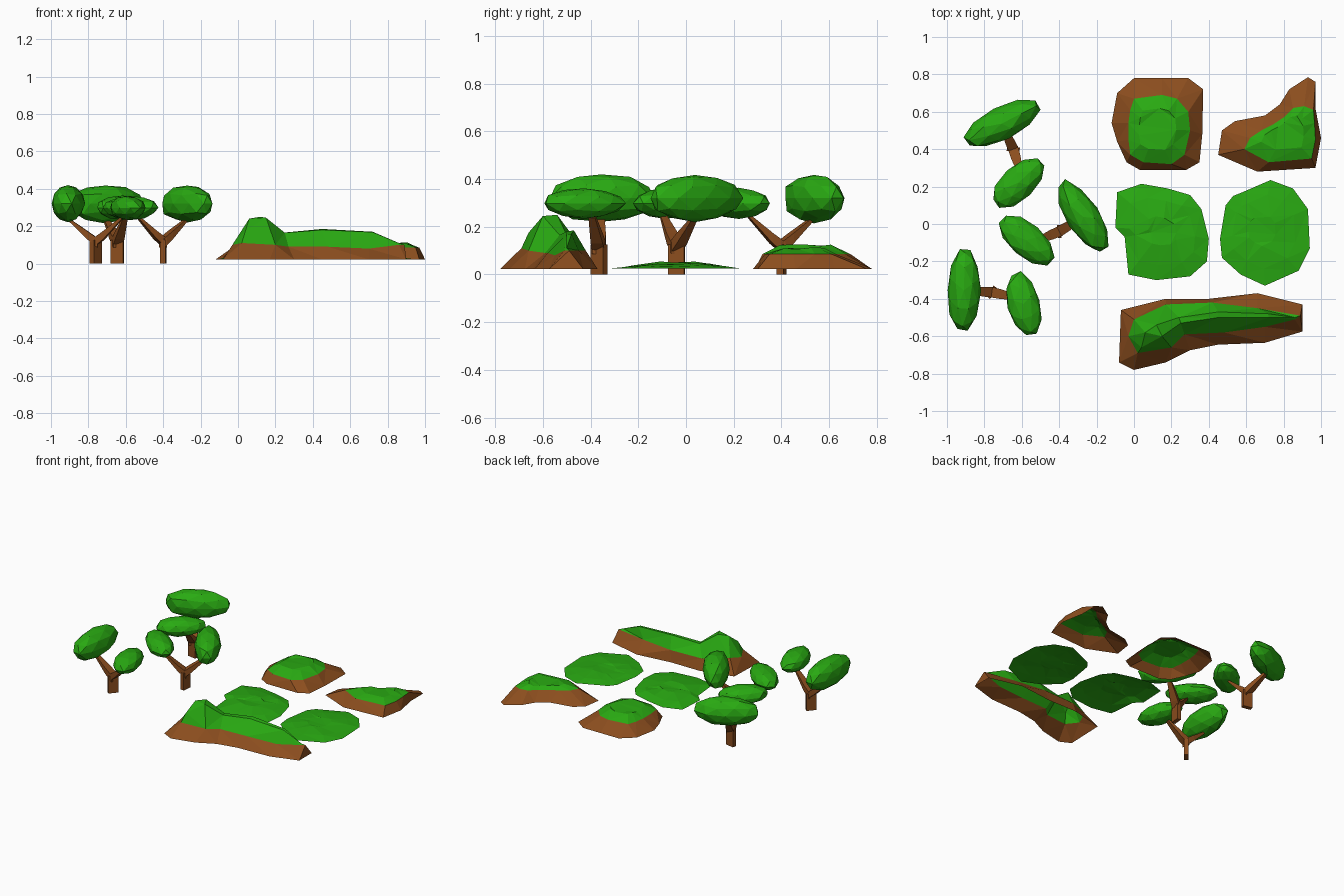
import bpy, bmesh, math, random
from mathutils import Vector, Matrix

if "Cube" in bpy.data.objects:
    bpy.data.objects.remove(bpy.data.objects["Cube"])

random.seed(4)


def material(name, color):
    m = bpy.data.materials.new(name)
    m.diffuse_color = color
    m.use_nodes = True
    m.node_tree.nodes["Principled BSDF"].inputs["Base Color"].default_value = m.diffuse_color
    return m


GREEN = material("leaf_green", (0.022, 0.40, 0.006, 1))
BROWN = material("earth_brown", (0.26, 0.075, 0.013, 1))


def finish(name, bm, mat):
    me = bpy.data.meshes.new(name)
    bm.to_mesh(me)
    bm.free()
    me.materials.append(mat)
    ob = bpy.data.objects.new(name, me)
    bpy.context.collection.objects.link(ob)


def loft(bm, rings, cap_start=False, cap_end=False):
    """Skin a stack of equal-length closed rings."""
    vs = [[bm.verts.new(p) for p in r] for r in rings]
    for a, b in zip(vs, vs[1:]):
        n = len(a)
        for i in range(n):
            bm.faces.new((a[i], a[(i + 1) % n], b[(i + 1) % n], b[i]))
    if cap_start:
        bm.faces.new(vs[0][::-1])
    if cap_end:
        bm.faces.new(vs[-1])
    bmesh.ops.remove_doubles(bm, verts=bm.verts, dist=0.0005)
    bmesh.ops.triangulate(bm, faces=bm.faces)
    bmesh.ops.recalc_face_normals(bm, faces=bm.faces)


def shell(name, rings, mat, cap):
    """Open-bottomed terrain shell, facing up."""
    bm = bmesh.new()
    loft(bm, rings, cap_end=cap)
    bm.normal_update()
    if sum(f.normal.z * f.calc_area() for f in bm.faces) < 0:
        bmesh.ops.reverse_faces(bm, faces=bm.faces)
    finish(name, bm, mat)


def shrink(ring, s, z, jitter=0.0):
    c = sum((Vector(p[:2]) for p in ring), Vector((0, 0))) / len(ring)
    out = []
    for p in ring:
        q = c + (Vector(p[:2]) - c) * s
        out.append((q.x, q.y, z + random.uniform(-jitter, jitter)))
    return out


def at(points, z):
    return [(x, y, z) for x, y in points]


# Trees: one design, turned and placed three times
def canopy(name, M, pos, size, angle):
    bm = bmesh.new()
    bmesh.ops.create_icosphere(bm, subdivisions=2, radius=1.0)
    for v in bm.verts:
        v.co *= random.uniform(0.95, 1.04)
    T = (M @ Matrix.Translation(pos) @ Matrix.Rotation(math.radians(angle), 4, 'Z')
         @ Matrix.Diagonal((*size, 1)))
    bmesh.ops.transform(bm, matrix=T, verts=bm.verts)
    finish(name, bm, GREEN)


def branch(name, M, tip):
    tip = Vector(tip)
    side = Vector((-tip.y, tip.x, 0)).normalized()
    up = Vector((0, 0, 1))
    fwd = Vector((tip.x, tip.y, 0)).normalized()
    rings = []
    for c, w, h in ((fwd * -0.01 + up * 0.11, 0.028, 0.025),
                    (fwd * 0.045 + up * 0.152, 0.026, 0.022), (tip, 0.014, 0.008)):
        rings.append([M @ (c + side * w * a + up * h * b)
                      for a, b in ((-1, -1), (1, -1), (1, 1), (-1, 1))])
    bm = bmesh.new()
    loft(bm, rings, True, True)
    finish(name, bm, BROWN)


def tree(tag, x, y, turn):
    M = Matrix.Translation((x, y, 0)) @ Matrix.Rotation(math.radians(turn), 4, 'Z')
    R = M @ Matrix.Rotation(math.radians(50), 4, 'Z')
    sq = ((-0.034, -0.015), (0.034, -0.015), (0.034, 0.015), (-0.034, 0.015))
    bm = bmesh.new()
    loft(bm, [[R @ Vector((a, b, z)) for a, b in sq] for z in (0, 0.125)], True, True)
    finish(tag + "_trunk", bm, BROWN)
    branch(tag + "_large_branch", M, (-0.145, 0.01, 0.235))
    branch(tag + "_small_branch", M, (0.14, -0.03, 0.245))
    canopy(tag + "_large_canopy", M, (-0.15, 0.01, 0.32), (0.225, 0.09, 0.102), 88)
    canopy(tag + "_small_canopy", M, (0.17, -0.062, 0.298), (0.177, 0.09, 0.064), 104)


tree("front_tree", -0.76, -0.365, 0)
tree("middle_tree", -0.40, -0.04, -145)
tree("back_tree", -0.645, 0.40, -61)

# Long ridge hill at the front
base = [(-.07, -.46), (.17, -.40), (.40, -.40), (.66, -.37), (.9, -.43), (.9, -.575),
        (.70, -.635), (.45, -.645), (.3, -.675), (.17, -.74), (0, -.78), (-.08, -.74)]
edge = [(0, -.51, .12), (.17, -.43, .10), (.42, -.42, .10), (.66, -.45, .10),
        (.89, -.49, .10), (.86, -.51, .10), (.70, -.55, .08), (.48, -.58, .09),
        (.27, -.59, .09), (.20, -.66, .10), (.02, -.69, .11), (-.03, -.6, .10)]
crest = [(.12, -.54, .25), (.24, -.50, .165), (.45, -.47, .185), (.72, -.48, .17),
         (.86, -.5, .11), (.86, -.5, .11), (.72, -.50, .168), (.45, -.50, .18),
         (.25, -.53, .165), (.15, -.60, .245), (.04, -.66, .175), (.06, -.58, .24)]
shell("ridge_slope", [at(base, .022), edge], BROWN, False)
shell("ridge_grass", [edge, crest], GREEN, True)

# Rounded hill at the back
base = [(-.09, .70), (0, .78), (.15, .78), (.29, .78), (.37, .72), (.365, .48),
        (.35, .33), (.28, .29), (.03, .29), (-.04, .33), (-.09, .44), (-.12, .54)]
edge = [(-.02, .61), (0, .67), (.15, .69), (.23, .67), (.29, .6), (.3, .5),
        (.27, .37), (.2, .32), (.05, .33), (-.02, .37), (-.03, .45), (-.03, .54)]
edge = at(edge, .085)
shell("round_hill_slope", [at(base, .022), edge], BROWN, False)
shell("round_hill_grass", [edge, shrink(edge, .6, .12, .006)], GREEN, True)

# Curved hill at the back right
base = [(.45, .37), (.47, .50), (.54, .55), (.70, .58), (.78, .64), (.83, .72),
        (.93, .785), (.97, .76), (.97, .62), (1.0, .46), (.97, .30), (.66, .28)]
edge = [(.59, .40), (.62, .46), (.68, .50), (.74, .53), (.80, .57), (.85, .62),
        (.91, .63), (.96, .61), (.965, .54), (.97, .45), (.95, .35), (.72, .33)]
edge = at(edge, .085)
shell("curved_hill_slope", [at(base, .022), edge], BROWN, False)
shell("curved_hill_grass", [edge, shrink(edge, .6, .108, .006)], GREEN, True)

# Two low grass patches
left = [(-.09, .17), (.04, .215), (.18, .19), (.30, .155), (.36, .08), (.40, -.08),
        (.39, -.20), (.30, -.28), (.12, -.30), (-.03, -.27), (-.05, -.07), (-.10, -.02)]
right = [(.58, .17), (.73, .235), (.85, .19), (.93, .08), (.94, -.13), (.88, -.25),
         (.70, -.33), (.57, -.27), (.47, -.18), (.46, -.08), (.49, .10), (.53, .15)]
for name, ring, top in (("left_patch", left, .05), ("right_patch", right, .042)):
    shell(name, [at(ring, .024), shrink(ring, .7, top - .008, .004),
                 shrink(ring, .3, top, .005)], GREEN, True)
